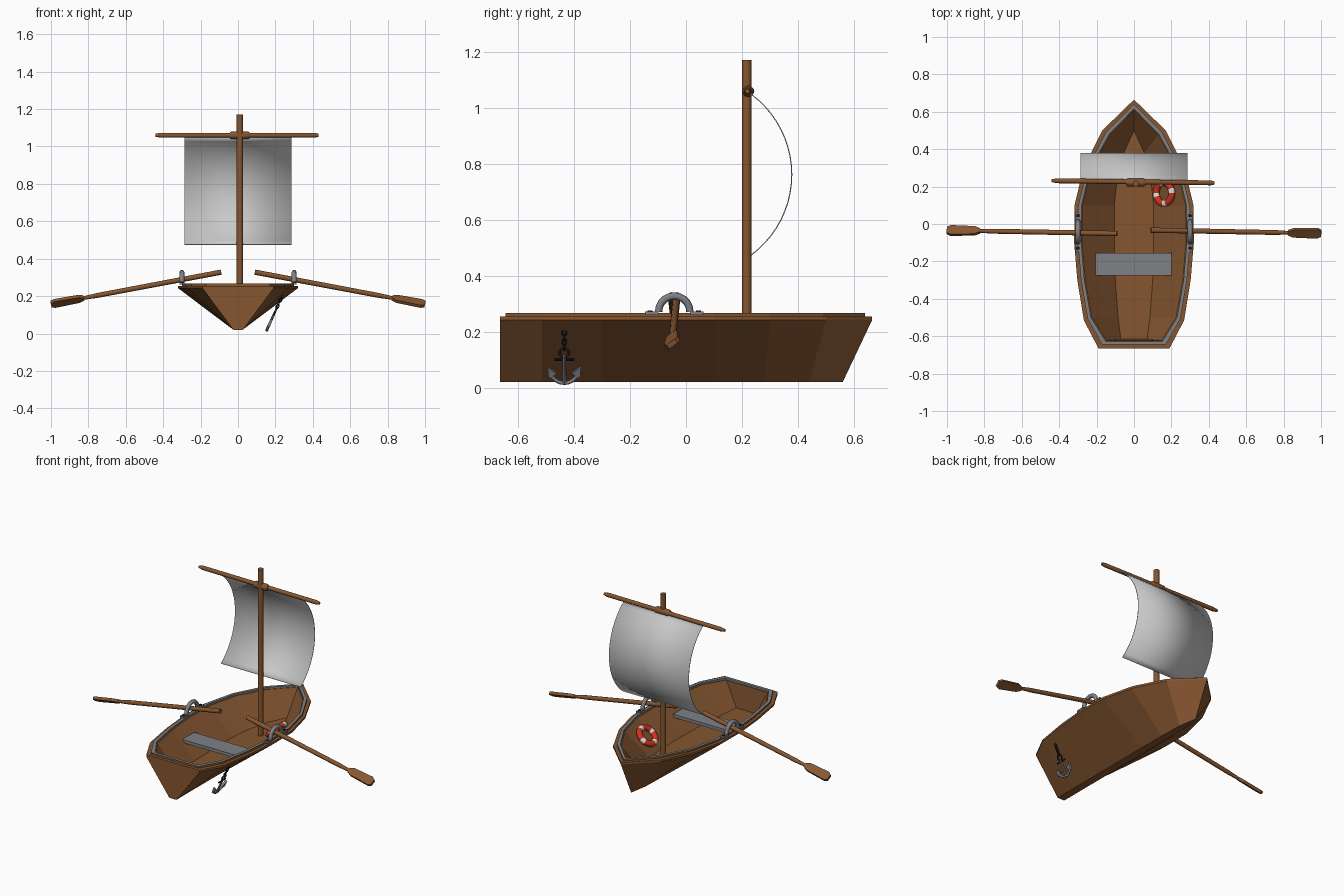
import bpy, bmesh
from math import sin, cos, pi, radians, sqrt
from mathutils import Vector, Matrix

if "Cube" in bpy.data.objects:
    bpy.data.objects.remove(bpy.data.objects["Cube"])


def material(name, rgb):
    m = bpy.data.materials.new(name)
    m.use_nodes = True
    m.diffuse_color = (*rgb, 1)
    m.node_tree.nodes["Principled BSDF"].inputs["Base Color"].default_value = (*rgb, 1)
    return m


WOOD = material("brown wood", (0.235, 0.093, 0.03))
GREY = material("grey metal", (0.21, 0.22, 0.235))
CLOTH = material("sail cloth", (0.58, 0.58, 0.58))
RED = material("ring red", (0.62, 0.035, 0.012))
WHITE = material("ring white", (0.75, 0.75, 0.75))
BLACK = material("black iron", (0.012, 0.012, 0.012))


def finish(bm, name, mats, smooth=False):
    bmesh.ops.recalc_face_normals(bm, faces=bm.faces)
    me = bpy.data.meshes.new(name)
    bm.to_mesh(me)
    bm.free()
    ob = bpy.data.objects.new(name, me)
    bpy.context.collection.objects.link(ob)
    for m in mats:
        me.materials.append(m)
    if smooth:
        bpy.ops.object.select_all(action='DESELECT')
        bpy.context.view_layer.objects.active = ob
        ob.select_set(True)
        bpy.ops.object.shade_smooth_by_angle(angle=radians(40))
    return ob


def bridge(bm, a, b, mat=0):
    for i in range(len(a)):
        j = (i + 1) % len(a)
        bm.faces.new((a[i], a[j], b[j], b[i])).material_index = mat


def rod(name, stations, mat, sides=12):
    """Round bar through (point, radius) stations on a straight line."""
    bm = bmesh.new()
    axis = Vector(stations[-1][0]) - Vector(stations[0][0])
    q = axis.to_track_quat('Z', 'Y')
    rings = [[bm.verts.new(Vector(p) + q @ Vector((r * cos(2 * pi * k / sides), r * sin(2 * pi * k / sides), 0)))
              for k in range(sides)] for p, r in stations]
    for a, b in zip(rings, rings[1:]):
        bridge(bm, a, b)
    bm.faces.new(rings[0])
    bm.faces.new(rings[-1])
    return finish(bm, name, [mat], True)


def wire(name, points, radius, mat, closed=False):
    """Round tube along a bent path."""
    cu = bpy.data.curves.new(name, 'CURVE')
    cu.dimensions = '3D'
    cu.bevel_depth, cu.bevel_resolution, cu.use_fill_caps = radius, 2, True
    sp = cu.splines.new('POLY')
    sp.points.add(len(points) - 1)
    for p, co in zip(sp.points, points):
        p.co = (*co, 1)
    sp.use_cyclic_u = closed
    cu.materials.append(mat)
    ob = bpy.data.objects.new(name, cu)
    bpy.context.collection.objects.link(ob)
    bpy.ops.object.select_all(action='DESELECT')
    bpy.context.view_layer.objects.active = ob
    ob.select_set(True)
    bpy.ops.object.convert(target='MESH')
    return ob


def plate(name, outline, thick, mat, matrix):
    """Flat outline extruded along its local z."""
    bm = bmesh.new()
    lo, hi = [[bm.verts.new((x, y, z)) for x, y in outline] for z in (-thick / 2, thick / 2)]
    bm.faces.new(lo)
    bm.faces.new(hi)
    bridge(bm, lo, hi)
    bm.transform(matrix)
    return finish(bm, name, [mat])


# Hull: (y, half width) stations from stern to bow
deck = [(-.665, .19), (-.515, .268), (-.3, .303), (-.1, .32), (.1, .318), (.3, .27), (.5, .17), (.665, 0)]
keel = [(-.665, .025), (-.515, .025), (-.3, .025), (-.1, .025), (.1, .025), (.28, .025), (.44, .02), (.56, 0)]
floor = [(-.615, .07), (-.5, .085), (-.3, .1), (-.1, .105), (.1, .105), (.24, .09), (.38, .055), (.5, 0)]
pull = (1, .4, 0, 0, 0, 0, -.5, -1.3)


def inset(d):
    return [(y + k * d, max(w - d, 0)) for (y, w), k in zip(deck, pull)]


def loop(bm, stations, z):
    right = [bm.verts.new((w, y, z)) for y, w in stations]
    left = [bm.verts.new((-w, y, z)) for y, w in reversed(stations[:-1])]
    return right + left


bm = bmesh.new()
rings = [loop(bm, s, z) for s, z in ((keel, .02), (deck, .242), (deck, .255), (inset(.042), .255), (floor, .1))]
for a, b in zip(rings, rings[1:]):
    bridge(bm, a, b)
bm.faces.new(rings[0])
bm.faces.new(rings[-1])
finish(bm, "hull", [WOOD])

# Raised gunwale strip with a grey top
bm = bmesh.new()
rings = [loop(bm, inset(d), z) for d, z in ((.02, .25), (.02, .267), (.038, .267), (.038, .25))]
for i, m in enumerate((0, 1, 1, 0)):
    bridge(bm, rings[i], rings[(i + 1) % 4], m)
finish(bm, "gunwale_strip", [WOOD, GREY])

# Bench
plate("bench", [(-.205, -.06), (.2, -.06), (.2, .06), (-.205, .06)], .02, GREY,
      Matrix.Translation((0, -.215, .19)))

# Mast, yard and the lashing between them
rod("mast", [((.01, .217, .09), .017), ((.01, .217, 1.172), .017)], WOOD)
rod("yard", [((-.44, .232, 1.06), .008), ((-.41, .231, 1.06), .013),
             ((.41, .22, 1.06), .013), ((.43, .219, 1.06), .008)], WOOD)
rod("yard_collar", [((-.042, .222, 1.06), .016), ((-.032, .222, 1.06), .021),
                    ((.052, .222, 1.06), .021), ((.062, .222, 1.06), .016)], WOOD)

# Sail: billowing arc
bm = bmesh.new()
R, half, n = .357, .287, 20
rows = []
for i in range(n + 1):
    a = (i / n * 2 - 1) * .934
    y, z = .378 - R + R * cos(a), .762 + R * sin(a)
    rows.append([bm.verts.new((x, y, z)) for x in (-.285, .285)])
for a, b in zip(rows, rows[1:]):
    bm.faces.new((a[0], a[1], b[1], b[0]))
sail = finish(bm, "sail", [CLOTH], True)
solid = sail.modifiers.new("thickness", 'SOLIDIFY')
solid.thickness, solid.offset = .004, 0

# Oars, rowlocks: one per side, turned half round
pivot = Matrix.Translation((0, -.042, 0))
start, end = Vector((.09, .009, .328)), Vector((1.0, -.008, .157))
axis = (end - start).normalized()
length = (end - start).length
side_dir = Vector((0, 0, 1)).cross(axis).normalized()
frame = Matrix((axis, side_dir, axis.cross(side_dir))).transposed().to_4x4()
blade = [(-.18, -.012), (-.15, -.025), (-.02, -.029), (0, -.018),
         (0, .018), (-.02, .029), (-.15, .025), (-.18, .012)]
for side, turn in (("left", 0), ("right", pi)):
    M = pivot @ Matrix.Rotation(turn, 4, 'Z')
    at = lambda d: M @ (start + axis * d)
    rod(side + "_oar_shaft", [(at(0), .014), (at(length - .25), .013), (at(length - .17), .009),
                              (at(length - .12), .007)], WOOD)
    plate(side + "_oar_blade", blade, .018, WOOD,
          M @ Matrix.Translation(end) @ frame @ Matrix.Rotation(radians(35), 4, 'X'))
    arch = [(.3, .056 * cos(pi * k / 10), .272 + .056 * sin(pi * k / 10)) for k in range(11)]
    wire(side + "_rowlock", [M @ Vector(p) for p in arch], .013, GREY)
    for y in (-.08, .08):
        plate(side + "_rowlock_foot", [(-.014, -.024), (.014, -.024), (.014, .024), (-.014, .024)],
              .012, GREY, M @ Matrix.Translation((.3, y, .267)))
        p = M @ Vector((.3, y + (.007 if y > 0 else -.007), .27))
        rod(side + "_rowlock_bolt", [(p, .01), (p + Vector((0, 0, .007)), .008)], BLACK, 8)

# Life ring leaning on the inner side, with four white bands
bm = bmesh.new()
N, S = 32, 10
rings = [[bm.verts.new(((.056 + .019 * cos(2 * pi * k / S)) * cos(2 * pi * i / N),
                        (.056 + .019 * cos(2 * pi * k / S)) * sin(2 * pi * i / N),
                        .017 * sin(2 * pi * k / S))) for k in range(S)] for i in range(N)]
for i in range(N):
    bridge(bm, rings[i], rings[(i + 1) % N], 1 if i % 8 < 2 else 0)
bm.transform(Matrix.Translation((.16, .165, .195)) @ Matrix.Rotation(radians(-42), 4, 'Y'))
finish(bm, "life_ring", [RED, WHITE], True)

# Anchor hanging outside: u runs along the boat, v down the hanging line
top, down = Vector((.24, -.435, .208)), Vector((-.09, 0, -.198)).normalized()
out = down.cross(Vector((0, 1, 0)))


def hang(u, v, w=0):
    return top + Vector((0, u, 0)) + down * v + out * w


def ellipse(v, a, b, flat=True):
    pts = [(a * cos(pi * k / 6), v + b * sin(pi * k / 6)) for k in range(12)]
    return [hang(u, t) if flat else hang(0, t, u) for u, t in pts]


for i in range(4):
    wire("chain_link", ellipse(.012 + i * .019, .007, .013, i % 2 == 0), .003, BLACK, True)
wire("anchor_ring", ellipse(.09, .017, .017), .005, BLACK, True)
rod("anchor_stock", [(hang(-.035, .117), .005), (hang(.035, .117), .005)], BLACK, 8)
rod("anchor_shank", [(hang(0, .1), .006), (hang(0, .212), .008)], GREY, 8)
arc = [(.052 * sin(t * .25), .155 + .055 * cos(t * .25)) for t in range(-5, 6)]
wire("anchor_arms", [hang(u, v) for u, v in arc], .007, GREY)
basis = Matrix((Vector((0, 1, 0)), down, out)).transposed().to_4x4()
for s in (-1, 1):
    fluke = [(s * .06, .145), (s * .056, .19), (s * .027, .172)]
    plate("anchor_fluke", fluke, .014, GREY, Matrix.Translation(top) @ basis)
